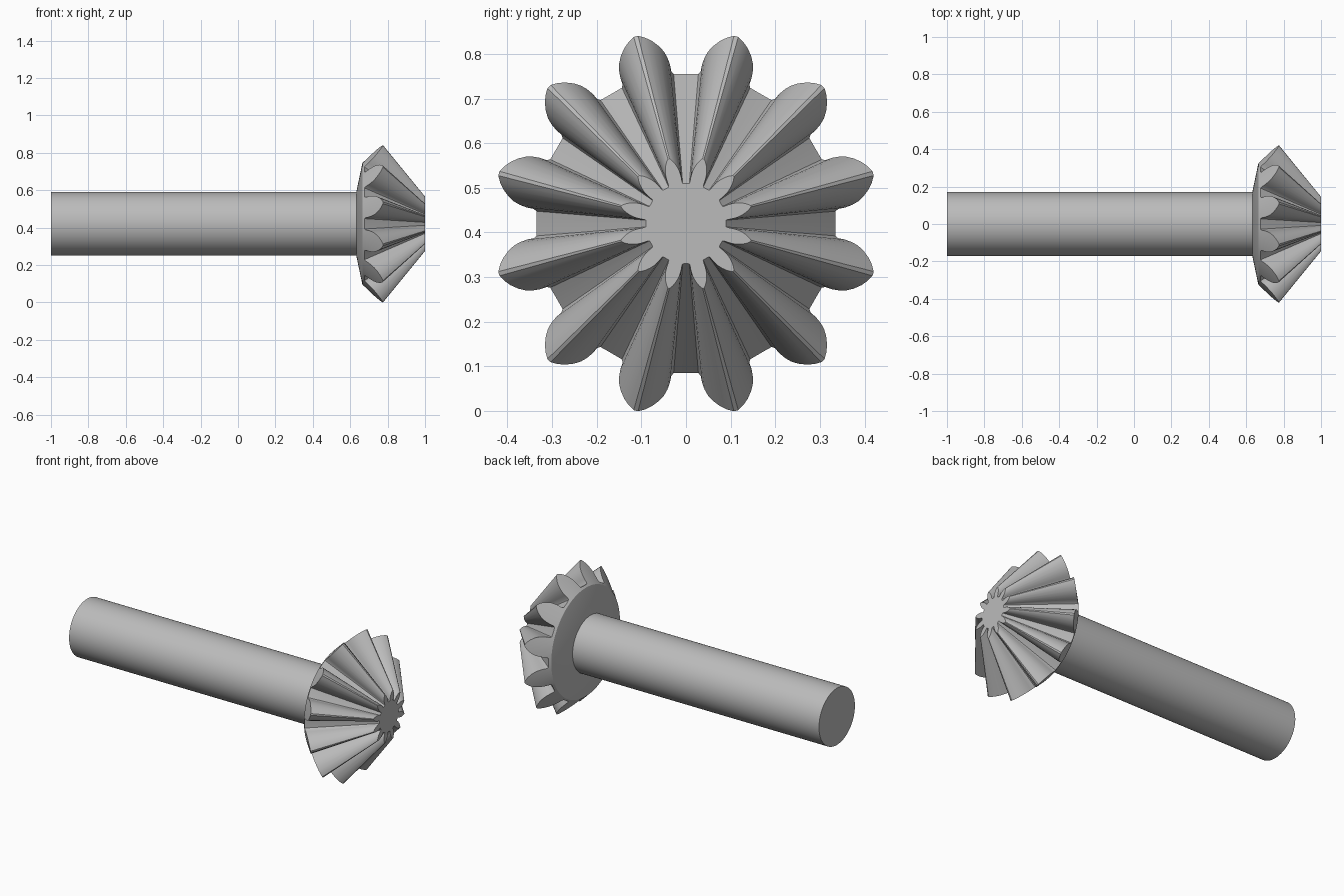
import bpy
import bmesh
from math import sin, cos, atan2, hypot, radians, tau
from mathutils import Vector

cube = bpy.data.objects.get("Cube")
if cube:
    bpy.data.objects.remove(cube, do_unlink=True)

AXIS_Z = 0.42
TEETH = 12
APEX_X = 1.119      # point where all tooth lines meet
FRONT_X = 1.0

steel = bpy.data.materials.new("grey steel")
steel.use_nodes = True
colour = (0.5, 0.5, 0.5, 1)
steel.diffuse_color = colour
steel.node_tree.nodes["Principled BSDF"].inputs["Base Color"].default_value = colour


def finish(obj, angle):
    obj.data.materials.clear()
    obj.data.materials.append(steel)
    bpy.ops.object.select_all(action='DESELECT')
    obj.select_set(True)
    bpy.context.view_layer.objects.active = obj
    bpy.ops.object.shade_smooth_by_angle(angle=radians(angle))


# Shaft along x, running slightly into the gear
bpy.ops.mesh.primitive_cylinder_add(vertices=64, radius=0.17, depth=1.65,
                                    location=(-0.175, 0, AXIS_Z),
                                    rotation=(0, radians(90), 0))
shaft = bpy.context.object
shaft.name = "shaft"
finish(shaft, 30)

# Half tooth at the large end: distance from the axis, half width
half = [(0.331, 0.060), (0.338, 0.0565), (0.354, 0.0575), (0.37, 0.056),
        (0.385, 0.052), (0.40, 0.044), (0.415, 0.032), (0.426, 0.019),
        (0.434, 0.005)]
tooth = [(r, -w) for r, w in half] + [(r, w) for r, w in reversed(half)]

# Polar outline of the whole gear, with a midpoint on every valley floor
outline = []
for i in range(TEETH):
    centre = tau * (i + 0.5) / TEETH
    outline += [(hypot(r, w), centre + atan2(w, r)) for r, w in tooth]
    outline.append((0.335, centre + tau / TEETH / 2))


def point(x, r, a):
    return Vector((x, r * sin(a), AXIS_Z + r * cos(a)))


# Bevel gear: back cone, tooth ends, flanks tapering to the apex, front face
bm = bmesh.new()
apex = Vector((APEX_X, 0, AXIS_Z))
back, rim, large, small = [], [], [], []
for r, a in outline:
    p = point(0.665 + (r - 0.325) * 1.01, r, a)
    scale = (APEX_X - FRONT_X) / (APEX_X - p.x)
    back.append(bm.verts.new(point(0.632, 0.168, a)))
    rim.append(bm.verts.new(point(0.665, 0.325, a)))
    large.append(bm.verts.new(p))
    small.append(bm.verts.new(apex + (p - apex) * scale))

for ring, following in ((back, rim), (rim, large), (large, small)):
    for i in range(len(ring)):
        j = (i + 1) % len(ring)
        bm.faces.new((ring[i], ring[j], following[j], following[i]))
bm.faces.new(small)
bm.faces.new(back[::-1])
bmesh.ops.recalc_face_normals(bm, faces=bm.faces)

mesh = bpy.data.meshes.new("bevel_gear")
bm.to_mesh(mesh)
bm.free()
gear = bpy.data.objects.new("bevel_gear", mesh)
bpy.context.collection.objects.link(gear)
finish(gear, 32)
